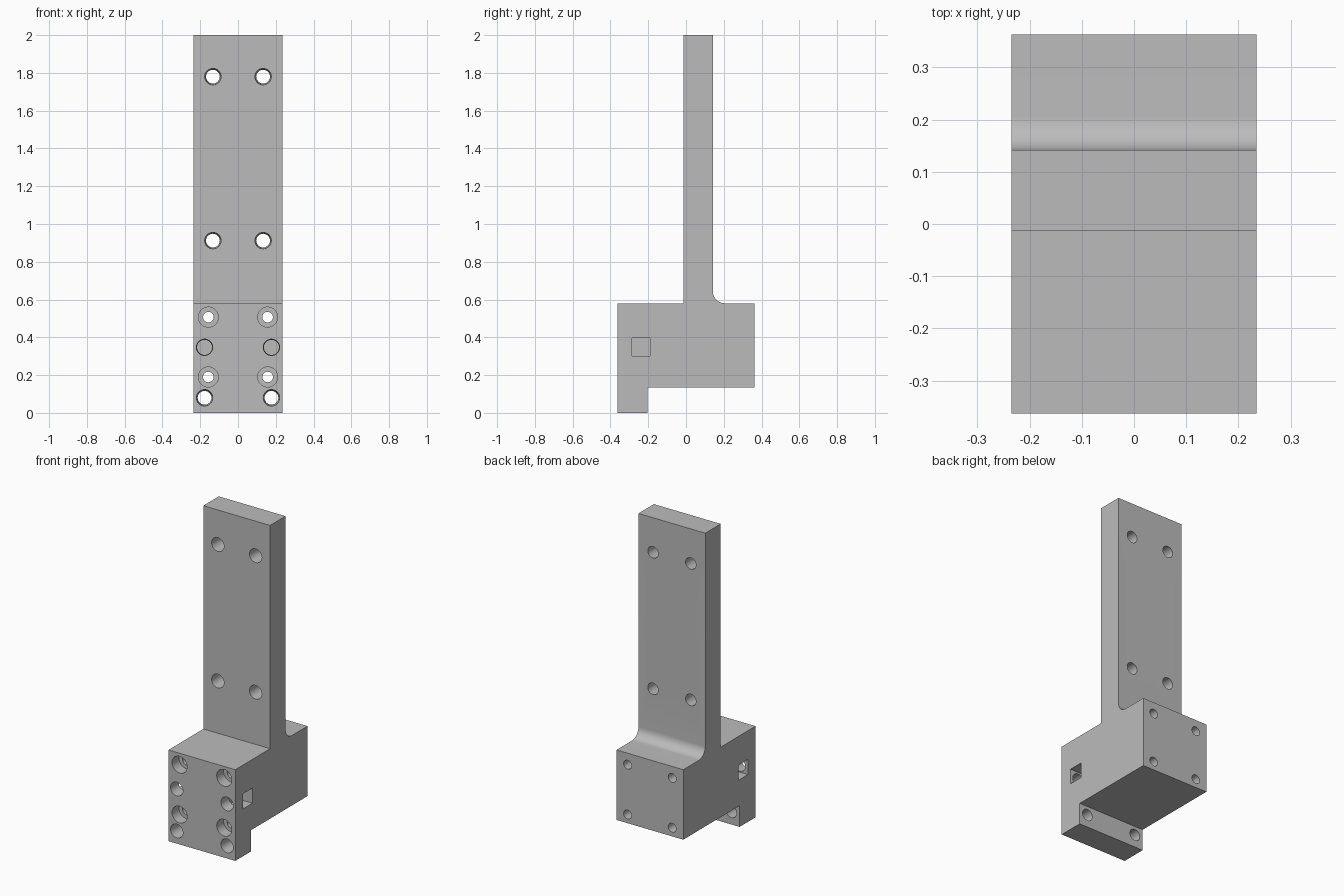
import bpy, bmesh, math
from mathutils import Matrix

cube = bpy.data.objects.get("Cube")
if cube:
    bpy.data.objects.remove(cube, do_unlink=True)

HALF_W = 0.235
FRONT, BACK = -0.363, 0.363
PLATE_FRONT, PLATE_BACK = -0.013, 0.142
TOP = 0.58
FLANGE_BACK = -0.203
FILLET = 0.065

grey = bpy.data.materials.new("machined grey")
grey.use_nodes = True
colour = (0.5, 0.5, 0.5, 1)
grey.diffuse_color = colour
grey.node_tree.nodes["Principled BSDF"].inputs["Base Color"].default_value = colour


def to_object(name, bm):
    bmesh.ops.recalc_face_normals(bm, faces=bm.faces)
    mesh = bpy.data.meshes.new(name)
    bm.to_mesh(mesh)
    bm.free()
    mesh.materials.append(grey)
    obj = bpy.data.objects.new(name, mesh)
    bpy.context.collection.objects.link(obj)
    return obj


# Side profile (y, z) with the fillet behind the upright plate
arc = [(PLATE_BACK + FILLET * (1 - math.cos(a)), TOP + FILLET * (1 - math.sin(a)))
       for a in (math.pi / 2 * i / 12 for i in range(13))]
profile = [(FRONT, 0), (FRONT, TOP), (PLATE_FRONT, TOP), (PLATE_FRONT, 2),
           (PLATE_BACK, 2), *arc, (BACK, TOP), (BACK, 0.135),
           (FLANGE_BACK, 0.135), (FLANGE_BACK, 0)]
bm = bmesh.new()
side = bm.faces.new([bm.verts.new((-HALF_W, y, z)) for y, z in profile])
extruded = bmesh.ops.extrude_face_region(bm, geom=[side])["geom"]
bmesh.ops.translate(bm, vec=(2 * HALF_W, 0, 0),
                    verts=[v for v in extruded if isinstance(v, bmesh.types.BMVert)])
bmesh.ops.remove_doubles(bm, verts=bm.verts, dist=1e-5)
bracket = to_object("mounting_bracket", bm)


def cut(bm):
    """Subtract a closed mesh from the bracket."""
    cutter = to_object("cutter", bm)
    cutter.hide_render = True
    mod = bracket.modifiers.new("cut", "BOOLEAN")
    mod.operation, mod.solver, mod.object = "DIFFERENCE", "EXACT", cutter
    bpy.context.view_layer.objects.active = bracket
    bpy.ops.object.modifier_apply(modifier=mod.name)
    bpy.data.objects.remove(cutter, do_unlink=True)


def drill(x, z, y0, y1, r0, r1):
    """Round hole along y, radius r0 at y0 and r1 at y1."""
    bm = bmesh.new()
    bmesh.ops.create_cone(bm, cap_ends=True, segments=32, radius1=r0, radius2=r1,
                          depth=y1 - y0)
    bm.transform(Matrix.Translation((x, (y0 + y1) / 2, z))
                 @ Matrix.Rotation(-math.pi / 2, 4, "X"))
    cut(bm)


for s in (-1, 1):
    # Tapered holes through the upright plate
    for z in (0.912, 1.78):
        drill(s * 0.133, z, PLATE_FRONT - 0.01, PLATE_BACK + 0.01, 0.044, 0.036)
    # Counterbored bolt holes through the block
    for z in (0.19, 0.507):
        drill(s * 0.157, z, FRONT - 0.02, FRONT + 0.07, 0.053, 0.053)
        drill(s * 0.157, z, FRONT - 0.02, BACK + 0.02, 0.028, 0.028)
    # Lower flange hole and blind hole above it
    drill(s * 0.177, 0.08, FRONT - 0.01, FLANGE_BACK + 0.01, 0.044, 0.036)
    drill(s * 0.177, 0.347, FRONT - 0.01, FLANGE_BACK, 0.044, 0.036)
    # Square nut pocket in each side
    bm = bmesh.new()
    bmesh.ops.create_cube(bm, size=1)
    bm.transform(Matrix.Translation((s * 0.19, -0.238, 0.349))
                 @ Matrix.Diagonal((0.12, 0.096, 0.096, 1)))
    cut(bm)

bpy.ops.object.select_all(action="DESELECT")
bracket.select_set(True)
bpy.context.view_layer.objects.active = bracket
bpy.ops.object.shade_smooth_by_angle(angle=math.radians(30))
